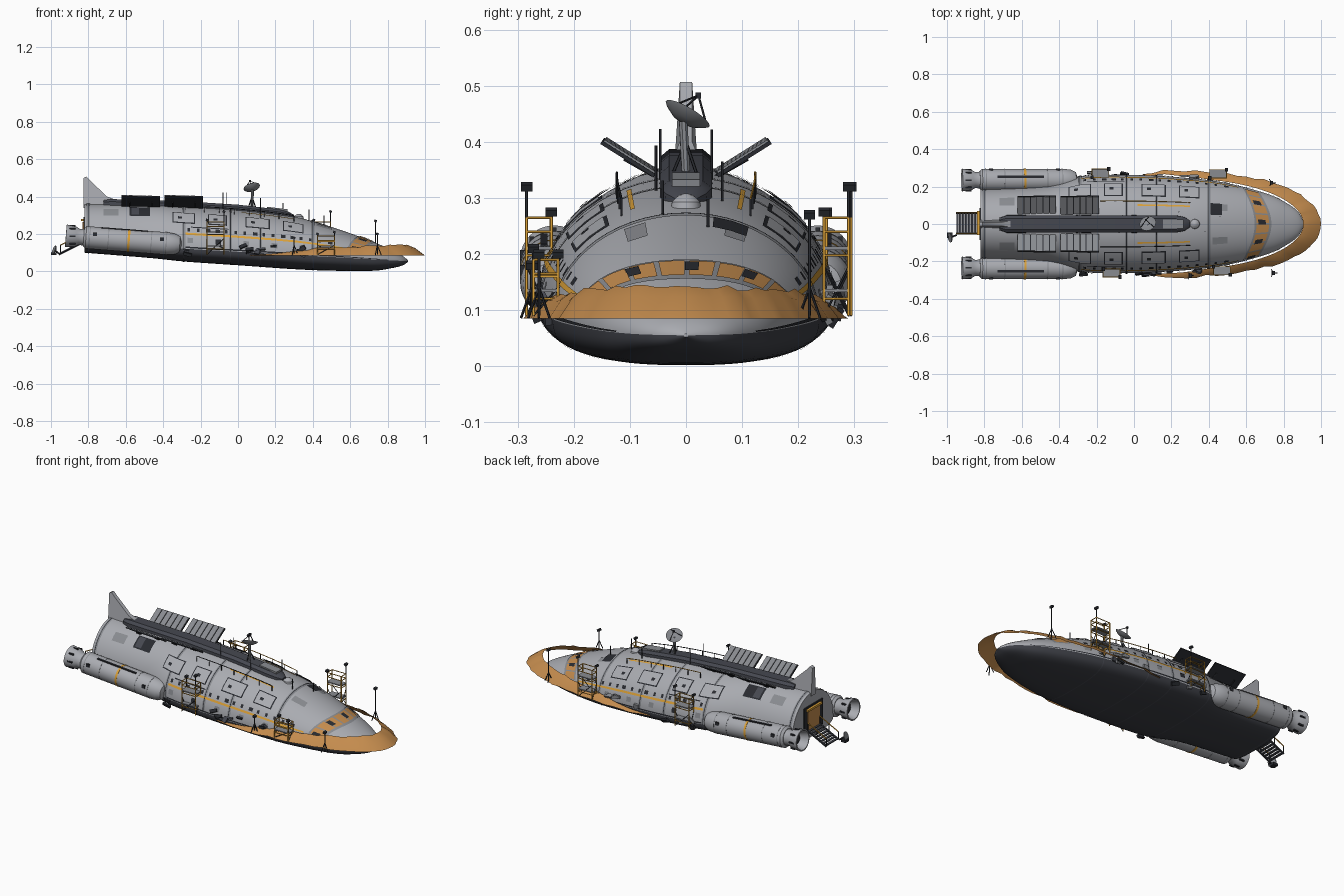
import bpy, bmesh, math, random
from mathutils import Vector, Matrix

random.seed(4)
if bpy.data.objects.get("Cube"):
    bpy.data.objects.remove(bpy.data.objects["Cube"])

COLOURS = {"hull_grey": (.40, .41, .44), "belly_charcoal": (.046, .049, .06), "spine_slate": (.06, .064, .08),
           "panel_grey": (.25, .26, .28), "dark_detail": (.022, .024, .03), "safety_yellow": (.72, .36, .04),
           "sand_orange": (.55, .26, .075)}
MATS = []
for label, rgb in COLOURS.items():
    m = bpy.data.materials.new(label)
    m.use_nodes = True
    m.diffuse_color = (*rgb, 1)
    m.node_tree.nodes["Principled BSDF"].inputs["Base Color"].default_value = (*rgb, 1)
    MATS.append(m)
HULL, BELLY, SPINE, PANEL, DARK, YELLOW, SAND = range(7)
MADE = []


def finish(name, bm):
    """Turn a bmesh into an object holding only the materials it uses."""
    used = sorted({f.material_index for f in bm.faces})
    for f in bm.faces:
        f.material_index = used.index(f.material_index)
    me = bpy.data.meshes.new(name)
    bm.to_mesh(me)
    bm.free()
    for i in used:
        me.materials.append(MATS[i])
    ob = bpy.data.objects.new(name, me)
    bpy.context.collection.objects.link(ob)
    MADE.append(ob)


def paint(verts, mat):
    for f in {f for v in verts for f in v.link_faces}:
        f.material_index = mat


def box(bm, c, size, mat, rot=Matrix()):
    mx = Matrix.Translation(c) @ rot.to_4x4() @ Matrix.Diagonal((*size, 1))
    paint(bmesh.ops.create_cube(bm, size=1, matrix=mx)["verts"], mat)


def lathe(bm, p, q, profile, mat, n=24):
    """Revolve (distance, radius) pairs about the axis from p towards q."""
    p, d = Vector(p), (Vector(q) - Vector(p)).normalized()
    turn = d.to_track_quat('Z', 'Y').to_matrix()
    rings = [[bm.verts.new(p + turn @ Vector((r * math.cos(k * math.tau / n), r * math.sin(k * math.tau / n), t)))
              for k in range(n)] for t, r in profile]
    for a, b in zip(rings, rings[1:]):
        for k in range(n):
            bm.faces.new((a[k], a[(k + 1) % n], b[(k + 1) % n], b[k])).material_index = mat
    for ring in (rings[0][::-1], rings[-1]):
        bm.faces.new(ring).material_index = mat


def bar(bm, p, q, r, mat, n=5):
    length = (Vector(q) - Vector(p)).length
    lathe(bm, p, q, [(0, r), (length, r)], mat, n)


# Hull stations: x, half width, belly z, waterline z, top z
STATIONS = [(-.82, .19, .10, .15, .36), (-.45, .21, .07, .135, .358), (-.29, .255, .053, .122, .348),
            (0, .262, .033, .105, .33), (.3, .245, .012, .088, .292), (.5, .218, .004, .077, .238),
            (.73, .155, .004, .064, .155), (.835, .10, .02, .058, .108), (.885, .056, .034, .056, .08),
            (.91, .004, .052, .055, .058)]


def section(x):
    x = min(max(x, -.82), .91)
    i = max(k for k in range(len(STATIONS) - 1) if STATIONS[k][0] <= x)
    a, b = STATIONS[i], STATIONS[i + 1]
    before, after = STATIONS[max(i - 1, 0)], STATIONS[min(i + 2, len(STATIONS) - 1)]
    h = b[0] - a[0]
    t = (x - a[0]) / h
    out = []
    for k in range(1, 5):
        ma = (b[k] - before[k]) / (b[0] - before[0]) * h
        mb = (after[k] - a[k]) / (after[0] - a[0]) * h
        out.append((2*t**3 - 3*t*t + 1)*a[k] + (t**3 - 2*t*t + t)*ma + (3*t*t - 2*t**3)*b[k] + (t**3 - t*t)*mb)
    return out


def surf(x, deg, off=0):
    """Point on the hull; 0 is the left waterline, 90 the top, 270 the keel."""
    w, low, mid, top = section(x)
    c, s = math.cos(math.radians(deg)), math.sin(math.radians(deg))
    if s >= -1e-6:
        y, z = w * c, mid + (top - mid) * s
    else:
        y = w * math.copysign(abs(c) ** .7, c)
        z = mid - (mid - low) * abs(s) ** .7
    return Vector((x, y + off * c, z + off * s))


def plate(bm, x0, x1, a0, a1, mat, off=.003, sweep=0):
    """Thin plate that follows the hull."""
    nx, na = max(1, int((x1 - x0) / .05)), max(1, int(abs(a1 - a0) / 6))
    grid = []
    for i in range(nx + 1):
        row = []
        for j in range(na + 1):
            a = a0 + (a1 - a0) * j / na
            x = x0 + (x1 - x0) * i / nx - sweep * math.cos(math.radians(a)) ** 2
            row.append(bm.verts.new(surf(x, a, off)))
        grid.append(row)
    for i in range(nx):
        for j in range(na):
            f = (grid[i][j], grid[i][j+1], grid[i+1][j+1], grid[i+1][j])
            bm.faces.new(f).material_index = mat


def both(bm, x0, x1, a0, a1, mat, off=.003):
    plate(bm, x0, x1, a0, a1, mat, off)
    plate(bm, x0, x1, 180 - a1, 180 - a0, mat, off)


# Hull shell: pale upper body, charcoal belly
bm = bmesh.new()
N = 64
xs = [-.82 + 1.73 * math.sin(k / 44 * math.pi / 2) for k in range(45)]
rings = [[bm.verts.new(surf(x, 360 * k / N)) for k in range(N)] for x in xs]
for a, b in zip(rings, rings[1:]):
    for k in range(N):
        f = bm.faces.new((a[k], a[(k + 1) % N], b[(k + 1) % N], b[k]))
        f.material_index = HULL if k < N // 2 else BELLY
bm.faces.new(rings[0][::-1]).material_index = HULL
bm.faces.new(rings[-1]).material_index = HULL
bmesh.ops.recalc_face_normals(bm, faces=bm.faces)
finish("hull", bm)

# Seams, ribs and waterline trim
bm = bmesh.new()
for x in (-.80, -.29, -.04, .12, .40):
    plate(bm, x - .009, x + .009, 0, 180, PANEL, .003)
    plate(bm, x - .002, x + .002, 0, 180, DARK, .005)
    plate(bm, x - .003, x + .003, 182, 358, SPINE, .002)
both(bm, -.28, .8, 1, 3, DARK)
finish("hull_ribs", bm)

# Framed service panels, side windows, stripes and patches
bm = bmesh.new()
for x, w in ((-.35, .12), (-.16, .10), (.04, .13), (.24, .11)):
    both(bm, x, x + w, 36, 56, DARK, .004)
    both(bm, x + .006, x + w - .006, 37.5, 54.5, HULL, .006)
    both(bm, x + .03, x + .05, 43, 47, DARK, .008)
both(bm, -.58, -.47, 45, 66, DARK)
both(bm, -.57, -.53, 47, 64, SPINE, .005)
both(bm, -.72, -.64, 45, 60, PANEL)
for k in range(16):
    x = -.27 + k * .05
    both(bm, x, x + random.choice((.014, .024)), 24, 29, DARK, .004)
    if k % 3 == 0:
        both(bm, x, x + .03, 8, 15, random.choice((DARK, PANEL)), .004)
both(bm, -.28, .56, 19, 22, YELLOW, .004)
both(bm, .02, .30, 66.5, 68.5, YELLOW, .004)
both(bm, -.25, -.05, 30, 31.5, DARK)
both(bm, .42, .50, 62, 72, PANEL)
plate(bm, .41, .47, 62, 78, DARK, .005)
finish("hull_panels", bm)

# Cockpit glazing
bm = bmesh.new()
plate(bm, .645, .735, 20, 160, PANEL, .003, .07)
for k in range(8):
    a = 22 + k * 17.2
    plate(bm, .655, .722, a, a + 14.5, SAND, .005, .07)
    if k % 2:
        plate(bm, .665, .705, a + 9, a + 17, DARK, .007, .07)
finish("cockpit_windows", bm)

# Dorsal spine, tapering to a point at the front
bm = bmesh.new()
path = [(-.72, .7, .02), (-.68, 1, .027), (-.3, 1, .027), (0, 1, .027), (.22, 1, .026), (.27, .8, .022), (.3, .35, .01)]
rows = []
for x, w, h in path:
    z = section(x)[3]
    rows.append([bm.verts.new((x, y * w, z + dz)) for y, dz in
                 ((.048, -.03), (.046, h * .5), (.03, h), (-.03, h), (-.046, h * .5), (-.048, -.03))])
for a, b in zip(rows, rows[1:]):
    for k in range(5):
        bm.faces.new((a[k], a[k+1], b[k+1], b[k])).material_index = SPINE
bm.faces.new(rows[0]).material_index = SPINE
bm.faces.new(rows[-1][::-1]).material_index = SPINE
bmesh.ops.recalc_face_normals(bm, faces=bm.faces)
box(bm, (.21, 0, .333), (.11, .05, .012), PANEL, Matrix.Rotation(.12, 3, 'Y'))
lathe(bm, (.325, 0, .275), (.325, 0, 1), [(0, .028), (.018, .025), (.03, .013), (.033, .002)], HULL, 16)
finish("dorsal_spine", bm)

# Tail fin
bm = bmesh.new()
outline = [(-.825, .34), (-.825, .50), (-.81, .507), (-.79, .485), (-.70, .40), (-.63, .375), (-.62, .35)]
sides = [[bm.verts.new((x, s * (.022 if z < .4 else .011), z)) for x, z in outline] for s in (-1, 1)]
for ring in sides:
    bm.faces.new(ring)
for k in range(len(outline)):
    j = (k + 1) % len(outline)
    bm.faces.new((sides[0][k], sides[0][j], sides[1][j], sides[1][k]))
bmesh.ops.recalc_face_normals(bm, faces=bm.faces)
finish("tail_fin", bm)

# Raised solar panels
bm = bmesh.new()
for s in (-1, 1):
    tilt = Matrix.Rotation(s * .56, 3, 'X') @ Matrix.Rotation(.03, 3, 'Y')
    for x in (-.52, -.29):
        c = Vector((x, s * .102, .372))
        up = tilt @ Vector((0, 0, 1))
        box(bm, c, (.205, .112, .007), DARK, tilt)
        for k in range(6):
            box(bm, c + tilt @ Vector(((k - 2.5) * .034, 0, .005)), (.029, .106, .004), PANEL, tilt)
        for dx in (-.06, .06):
            bar(bm, (x + dx, s * .04, .33), (x + dx, s * .11, .37), .004, DARK)
finish("solar_panels", bm)

# Engines with nozzles
for s, label in ((1, "left"), (-1, "right")):
    bm = bmesh.new()
    p, q = Vector((-.825, s * .235, .183)), Vector((-.30, s * .235, .143))
    d = (q - p).normalized()
    lathe(bm, p, q, [(0, .048), (.012, .06), (.45, .06), (.49, .055), (.515, .042), (.525, .015)], HULL, 32)
    lathe(bm, p + d * .235, q, [(0, .0612), (.012, .0612)], YELLOW, 32)
    for t in (.03, .13, .36, .44):
        lathe(bm, p + d * t, q, [(0, .0607), (.004, .0607)], PANEL, 32)
    lathe(bm, p + d * .005, p - d, [(0, .045), (.03, .043), (.045, .052), (.10, .061), (.101, .054), (.05, .04)], HULL, 32)
    lathe(bm, p - d * .05, p - d, [(0, .036), (.012, .02)], DARK, 16)
    for k in range(8):
        out = Matrix.Rotation(k * math.tau / 8, 3, 'X') @ Vector((0, 0, .056))
        box(bm, p - d * .06 + out, (.03, .008, .008), DARK)
    box(bm, p + d * .22 + Vector((0, s * .018, .057)), (.25, .012, .008), DARK, Matrix.Rotation(.076, 3, 'Y'))
    for t in (.06, .42):
        box(bm, p + d * t + Vector((0, s * .056, .02)), (.02, .01, .018), DARK)
    box(bm, p + d * .25 + Vector((0, -s * .05, 0)), (.36, .05, .05), PANEL)
    finish(label + "_engine", bm)

# Tail bulkhead, doorway and boarding ramp
bm = bmesh.new()
box(bm, (-.823, 0, .215), (.008, .17, .15), DARK)
box(bm, (-.828, .005, .205), (.006, .11, .12), SAND)
box(bm, (-.83, .005, .275), (.02, .13, .012), YELLOW)
for s in (-1, 1):
    bar(bm, (-.83, .005 + s * .055, .155), (-.95, .005 + s * .055, .095), .006, DARK)
    bar(bm, (-.83, .005 + s * .055, .20), (-.95, .005 + s * .055, .14), .003, YELLOW)
    for t in (0, .5, 1):
        x, z = -.83 - .12 * t, .155 - .06 * t
        bar(bm, (x, .005 + s * .055, z), (x, .005 + s * .055, z + .045), .003, DARK)
for k in range(8):
    box(bm, (-.835 - .0155 * k, .005, .153 - .0078 * k), (.013, .11, .006), SPINE)
lathe(bm, (-.975, -.07, .11), (-1.1, -.1, .16), [(0, .008), (.008, .026), (.012, .027)], PANEL, 14)
bar(bm, (-.975, -.07, .11), (-.95, -.06, .09), .005, DARK)
box(bm, (-.985, -.06, .095), (.03, .03, .014), DARK)
finish("boarding_ramp", bm)

# Dish antenna on its mast
bm = bmesh.new()
c, n = Vector((.075, 0, .445)), Vector((-.25, .5, .85)).normalized()
lathe(bm, c - n * .012, c + n, [(0, .006), (.004, .024), (.014, .041), (.018, .045), (.015, .04), (.006, .018), (.003, .004)], PANEL, 24)
turn = n.to_track_quat('Z', 'Y').to_matrix()
for k in range(3):
    rim = c + turn @ Vector((.04 * math.cos(k * 2.1), .04 * math.sin(k * 2.1), .004))
    bar(bm, rim, c + n * .045, .002, DARK)
box(bm, c + n * .045, (.01, .01, .01), DARK)
bar(bm, (.075, 0, .34), c - n * .01, .008, PANEL, 8)
for dx, dy in ((.02, .02), (-.02, .02), (0, -.025)):
    bar(bm, (.075 + dx, dy, .34), (.075, 0, .40), .003, DARK)
finish("dish_antenna", bm)

# Roof handrails and whip aerials
bm = bmesh.new()
for deg in (62, 118):
    posts = [surf(x, deg) for x in (-.18, -.1, -.02, .06, .14, .22, .3)]
    tops = [p + Vector((0, 0, .03)) for p in posts]
    for p, t in zip(posts, tops):
        bar(bm, p, t, .0022, DARK)
    for a, b in zip(tops, tops[1:]):
        bar(bm, a, b, .0022, DARK if deg > 90 else YELLOW)
for x, deg, h in ((-.08, 100, .09), (-.06, 80, .09), (.24, 75, .07), (.38, 100, .06), (.46, 80, .05), (.12, 102, .08)):
    p = surf(x, deg)
    bar(bm, p, p + Vector((0, 0, h)), .0025, DARK)
finish("roof_rails", bm)


def lamp(bm, p, height):
    p = Vector(p)
    top = p + Vector((0, 0, height))
    bar(bm, p, top, .003, DARK)
    box(bm, top, (.014, .02, .012), DARK, Matrix.Rotation(.4, 3, 'Y'))


# Scaffold towers with work lamps
for label, x, y, top in (("front_left", .45, .268, .265), ("rear_left", -.18, .272, .265),
                         ("front_right", .47, -.25, .19), ("rear_right", -.12, -.262, .265)):
    bm = bmesh.new()
    dx, dy, low = .045, .022, .09
    feet = [(x + a * dx, y + b * dy) for a, b in ((-1, -1), (1, -1), (1, 1), (-1, 1))]
    for k, f in enumerate(feet):
        g = feet[(k + 1) % 4]
        bar(bm, (*f, low), (*f, top), .003, YELLOW)
        for z in (top, top - .025, (low + top) / 2 + .02, low + .03):
            bar(bm, (*f, z), (*g, z), .0024, YELLOW)
        bar(bm, (*f, low), (*g, (low + top) / 2), .002, DARK)
    for z in (top - .055, low + .045):
        box(bm, (x, y, z), (dx * 2.1, dy * 2.1, .006), PANEL)
    lamp(bm, (x + dx, y + math.copysign(dy, y), top - .05), .07 if top < .2 else .105)
    lamp(bm, (x - dx, y - math.copysign(dy, y), top - .05), .06)
    finish(label + "_scaffold", bm)

# Tripod flood lamps beside the nose
bm = bmesh.new()
for x, y, h in ((.735, .22, .18), (.745, -.262, .11), (.3, -.275, .09)):
    lamp(bm, (x, y, .09), h)
    for k in range(3):
        bar(bm, (x + .022 * math.cos(k * 2.1), y + .022 * math.sin(k * 2.1), .086), (x, y, .14), .0025, DARK)
finish("tripod_lamps", bm)

# Sand bank pushed up around the nose
bm = bmesh.new()
rows = []
for k in range(49):
    t = math.radians(-106 + 212 * k / 48)
    c, s = math.cos(t), math.sin(t)
    fade = min(1, (106 - abs(math.degrees(t))) / 30)
    wob = random.uniform(-.009, .009) if k != 24 else 0
    outer = Vector((.25 + .75 * c - abs(wob) * c, (.284 + wob) * math.copysign(abs(s) ** .88, s), .085))
    inner = Vector((.25 + .655 * c, .243 * s, .092 + .05 * fade * (.55 + .45 * max(c, 0)) + wob * .6))
    inner = outer.lerp(inner, .25 + .75 * fade)
    middle = outer.lerp(inner, .55) + Vector((0, 0, .008 * fade))
    rows.append([bm.verts.new(p) for p in (outer, middle, inner)])
for a, b in zip(rows, rows[1:]):
    for j in range(2):
        bm.faces.new((a[j], b[j], b[j+1], a[j+1])).material_index = SAND
finish("sand_bank", bm)

# Loose wreckage along the waterline
bm = bmesh.new()
for k in range(26):
    side = random.choice((-1, 1))
    x = random.uniform(-.28, .42)
    p = (x, side * (section(x)[0] + random.uniform(0, .015)), random.uniform(.085, .14))
    spin = Matrix.Rotation(random.uniform(-.6, .6), 3, 'X') @ Matrix.Rotation(random.uniform(-.5, .5), 3, 'Y')
    box(bm, p, (random.uniform(.015, .05), .012, random.uniform(.008, .025)), random.choice((DARK, PANEL, SPINE)), spin)
finish("wreckage", bm)

bpy.ops.object.select_all(action='DESELECT')
for ob in MADE:
    ob.select_set(True)
bpy.context.view_layer.objects.active = MADE[0]
bpy.ops.object.shade_smooth_by_angle(angle=math.radians(35))
